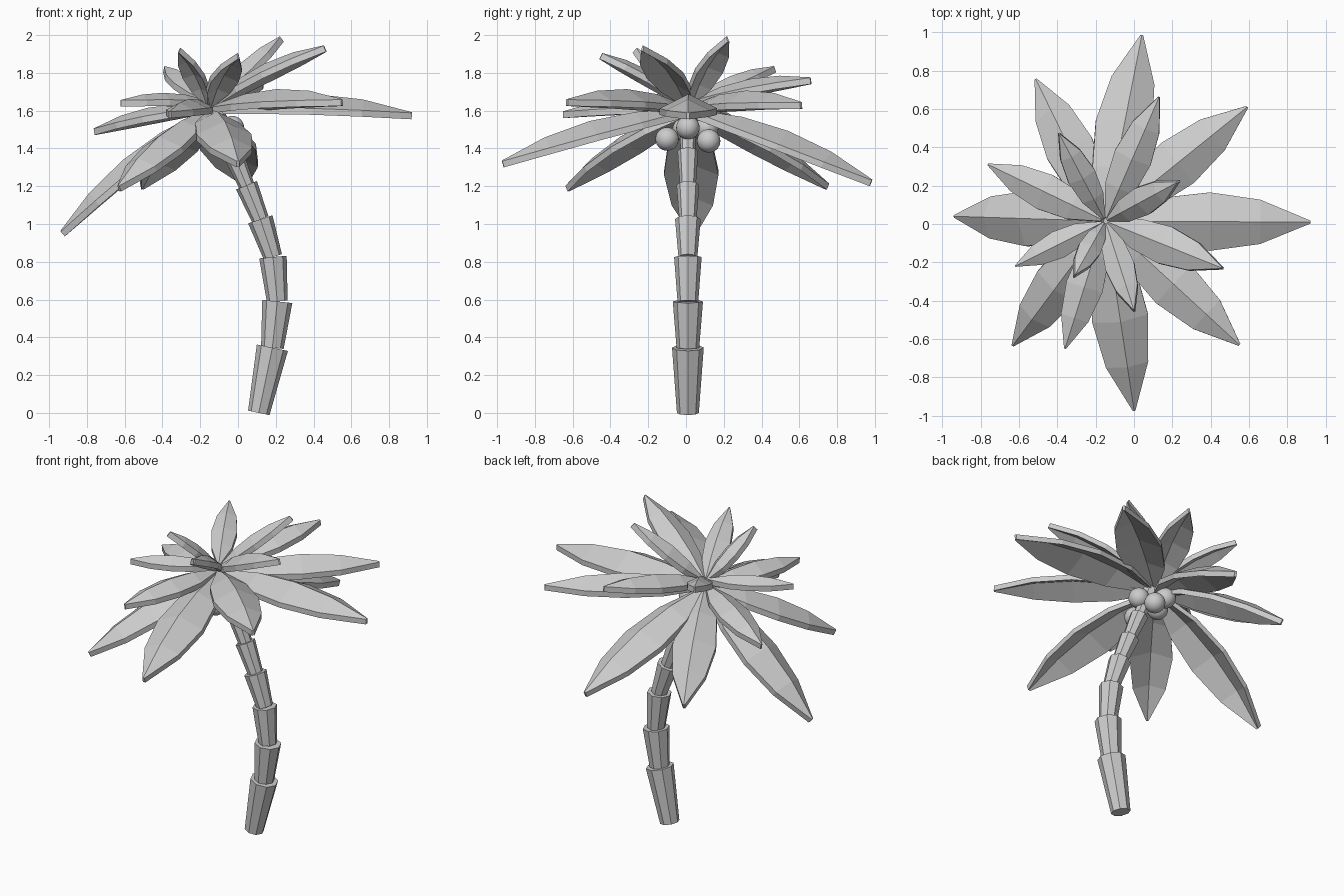
import bpy, bmesh
from mathutils import Vector, Matrix

cube = bpy.data.objects.get("Cube")
if cube:
    bpy.data.objects.remove(cube)

grey = bpy.data.materials.new("plain grey")
grey.use_nodes = True
colour = (0.6, 0.6, 0.6, 1)
grey.diffuse_color = colour
grey.node_tree.nodes["Principled BSDF"].inputs["Base Color"].default_value = colour
UP = Vector((0, 0, 1))


def make_object(name, bm, smooth=False):
    bmesh.ops.recalc_face_normals(bm, faces=bm.faces)
    for f in bm.faces:
        f.smooth = smooth
    mesh = bpy.data.meshes.new(name)
    bm.to_mesh(mesh)
    bm.free()
    mesh.materials.append(grey)
    obj = bpy.data.objects.new(name, mesh)
    bpy.context.collection.objects.link(obj)


def trunk_segment(name, low, high, r_low, r_high):
    """Eight-sided piece that flares towards its top."""
    bm = bmesh.new()
    axis = high - low
    turn = UP.rotation_difference(axis).to_matrix().to_4x4()
    bmesh.ops.create_cone(bm, cap_ends=True, segments=8, radius1=r_low, radius2=r_high,
                          depth=axis.length,
                          matrix=Matrix.Translation((low + high) / 2) @ turn)
    make_object(name, bm)


def frond(name, base, tip):
    """Arched, ridged leaf with a thin wall around its edge."""
    bm = bmesh.new()
    chord = tip - base
    length = chord.length
    side = chord.cross(UP).normalized()
    normal = side.cross(chord).normalized()
    thick = normal * 0.034
    rings = []
    for i, width in enumerate((0.12, 0.8, 1, 0.76, 0.05)):
        t = i / 4
        ridge = base + chord * t + normal * (0.3 * length * t * (1 - t) + 0.017)
        half = 0.145 * length * width
        out, drop = side * half, normal * half * 0.5
        top = [ridge - out - drop, ridge, ridge + out - drop]
        ring = top + [p - thick for p in reversed(top)]
        rings.append([bm.verts.new(p) for p in ring])
    for a, b in zip(rings, rings[1:]):
        for k in range(6):
            n = (k + 1) % 6
            bm.faces.new((a[k], a[n], b[n], b[k]))
    for end in (rings[0], rings[-1]):
        bm.faces.new((end[0], end[1], end[4], end[5]))
        bm.faces.new((end[1], end[2], end[3], end[4]))
    make_object(name, bm)


# Curved trunk: x, z of each joint, then the lower and upper radius of the piece
joints = [(0.11, 0), (0.182, 0.345), (0.208, 0.59), (0.185, 0.825), (0.118, 1.025),
          (0.045, 1.205), (-0.03, 1.385), (-0.12, 1.59)]
radii = [(0.058, 0.084), (0.06, 0.08), (0.055, 0.073), (0.05, 0.068),
         (0.046, 0.06), (0.042, 0.055), (0.038, 0.05)]
for i, (r_low, r_high) in enumerate(radii):
    (x0, z0), (x1, z1) = joints[i], joints[i + 1]
    trunk_segment(f"trunk_segment_{i + 1}", Vector((x0, 0.01, z0)),
                  Vector((x1, 0.01, z1)), r_low, r_high)

# Coconuts hanging under the crown
for i, place in enumerate([(-0.03, 0.01, 1.51), (-0.06, 0.12, 1.44), (-0.09, -0.1, 1.45),
                           (-0.15, 0.11, 1.51), (-0.19, -0.01, 1.5)]):
    bm = bmesh.new()
    bmesh.ops.create_uvsphere(bm, u_segments=24, v_segments=14, radius=0.062,
                              matrix=Matrix.Translation(place))
    make_object(f"coconut_{i + 1}", bm, smooth=True)

# Fronds fanning out from the crown, given by tip
layers = {
    "drooping": (1.59, [(-0.93, 0.04, 0.95), (0.04, 0.98, 1.22), (0, -0.97, 1.32),
                        (-0.51, 0.75, 1.2), (-0.63, -0.63, 1.19)]),
    "spreading": (1.61, [(0.92, 0.01, 1.575), (0.55, -0.63, 1.645), (0.59, 0.61, 1.63),
                         (-0.76, 0.31, 1.49), (-0.36, -0.65, 1.58)]),
    "upper": (1.64, [(0.13, 0.66, 1.76), (-0.62, -0.22, 1.64), (-0.39, 0.47, 1.82),
                     (0, -0.45, 1.89), (0.46, -0.23, 1.93), (-0.31, -0.27, 1.92),
                     (0.23, 0.22, 1.98)]),
}
for layer, (height, tips) in layers.items():
    for i, tip in enumerate(tips):
        tip = Vector(tip)
        centre = Vector((-0.15, 0.015, height))
        outward = Vector((tip.x - centre.x, tip.y - centre.y, 0)).normalized()
        frond(f"{layer}_frond_{i + 1}", centre + outward * 0.02, tip)
